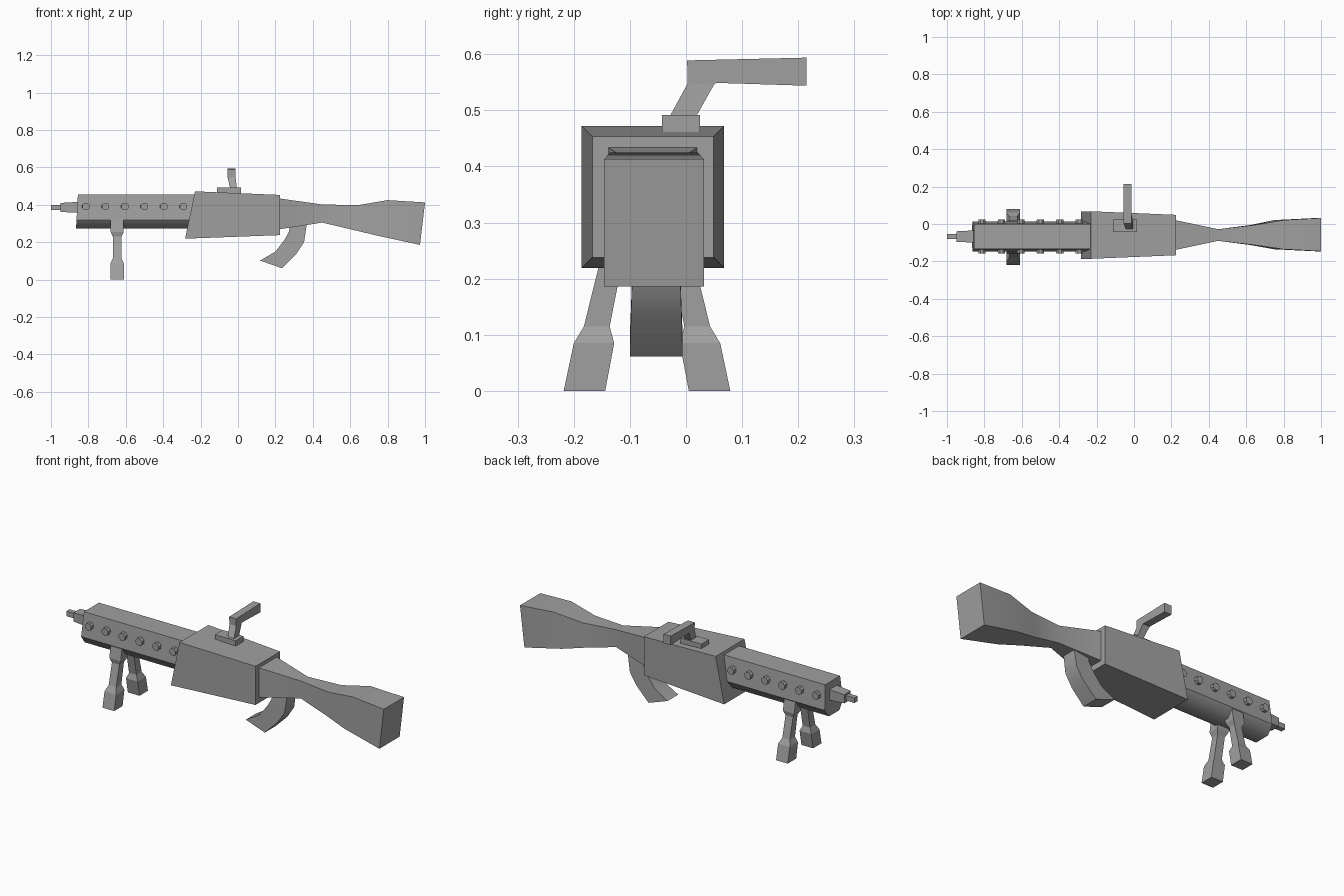
import bpy, bmesh, math
from mathutils import Matrix

if "Cube" in bpy.data.objects:
    bpy.data.objects.remove(bpy.data.objects["Cube"])

YC = -0.059     # centre plane of receiver and stock
YB = -0.067     # centre plane of barrel and bipod

# Dark grey metal for every part
metal = bpy.data.materials.new("dark_grey")
metal.diffuse_color = (0.35, 0.35, 0.35, 1)
metal.use_nodes = True
metal.node_tree.nodes["Principled BSDF"].inputs["Base Color"].default_value = metal.diffuse_color


def loft(name, rings, smooth=None):
    """Skin a closed solid through rings with equal point counts."""
    bm = bmesh.new()
    vs = [[bm.verts.new(p) for p in r] for r in rings]
    n = len(rings[0])
    for a, b in zip(vs, vs[1:]):
        for i in range(n):
            j = (i + 1) % n
            bm.faces.new((a[i], a[j], b[j], b[i]))
    bm.faces.new(vs[0][::-1])
    bm.faces.new(vs[-1])
    return finish(name, bm, smooth)


def finish(name, bm, smooth=None):
    """Make the object; edges below the smooth angle (degrees) are softened."""
    bmesh.ops.recalc_face_normals(bm, faces=bm.faces)
    if smooth:
        for f in bm.faces:
            f.smooth = True
        for e in bm.edges:
            e.smooth = e.calc_face_angle(math.pi) < math.radians(smooth)
    me = bpy.data.meshes.new(name)
    bm.to_mesh(me)
    bm.free()
    me.materials.append(metal)
    ob = bpy.data.objects.new(name, me)
    bpy.context.collection.objects.link(ob)
    return ob


def slab(xt, zt, xb, zb, h, yc=YC):
    """Rectangular ring across the gun: top edge, bottom edge, half width."""
    return [(xt, yc - h, zt), (xt, yc + h, zt), (xb, yc + h, zb), (xb, yc - h, zb)]


# Receiver
loft("receiver", [slab(-0.23, 0.472, -0.283, 0.219, 0.127),
                  slab(0.225, 0.453, 0.225, 0.238, 0.108)])

# Stock
loft("stock", [slab(0.2, 0.437, 0.2, 0.266, 0.084),
               slab(0.45, 0.402, 0.45, 0.305, 0.031),
               slab(0.64, 0.398, 0.62, 0.265, 0.053),
               slab(0.80, 0.425, 0.75, 0.234, 0.078, -0.057),
               slab(1.0, 0.413, 0.973, 0.186, 0.089, -0.057)], smooth=35)

# Curved pistol grip
loft("grip", [slab(*p, h, -0.053) for *p, h in [
    (0.37, 0.315, 0.28, 0.30, 0.039),
    (0.363, 0.265, 0.272, 0.255, 0.041),
    (0.353, 0.20, 0.248, 0.212, 0.043),
    (0.31, 0.135, 0.20, 0.15, 0.045),
    (0.235, 0.061, 0.118, 0.102, 0.047)]], smooth=35)

# Barrel shroud: tapered sides and a softened keel
section = [(-0.066, 0.455), (0.066, 0.455), (0.08, 0.32),
           (0.045, 0.274), (-0.045, 0.274), (-0.08, 0.32)]
shroud = loft("barrel_shroud", [[(x - (0.455 - z) * 0.055, YB + y, z) for y, z in section]
                                for x in (-0.856, -0.22)], smooth=55)
for e in shroud.data.edges:
    a, b = (shroud.data.vertices[i].co for i in e.vertices)
    if a.z > 0.3 and b.z > 0.3:
        e.use_edge_sharp = True

# Muzzle
loft("muzzle_block", [slab(-0.948, 0.410, -0.948, 0.362, 0.028, YB),
                      slab(-0.85, 0.416, -0.85, 0.357, 0.033, YB)])
loft("muzzle_tip", [slab(-1.0, 0.400, -1.0, 0.372, 0.014, YB),
                    slab(-0.94, 0.400, -0.94, 0.372, 0.014, YB)])

# Rows of studs along both sides of the shroud
bm = bmesh.new()
for i in range(6):
    for side in (-1, 1):
        m = (Matrix.Translation((-0.813 + i * 0.1042, YB + side * 0.077, 0.391))
             @ Matrix.Rotation(-side * math.pi / 2, 4, 'X')
             @ Matrix.Rotation(math.pi / 8, 4, 'Z'))
        bmesh.ops.create_cone(bm, cap_ends=True, segments=8, radius1=0.022,
                              radius2=0.021, depth=0.03, matrix=m)
finish("shroud_studs", bm)

# Bipod legs: z, y offset, half width in y, half width in x
leg = [(0.0, 0.1115, 0.037, 0.036), (0.085, 0.0945, 0.036, 0.036),
       (0.115, 0.0895, 0.023, 0.023), (0.23, 0.064, 0.020, 0.023),
       (0.255, 0.060, 0.030, 0.035), (0.318, 0.048, 0.031, 0.035)]
for side, label in ((-1, "near"), (1, "far")):
    loft("bipod_leg_" + label, [
        [(-0.646 + sx * hx, -0.0695 + side * (c + sy * hy), z)
         for sx, sy in ((-1, -1), (1, -1), (1, 1), (-1, 1))]
        for z, c, hy, hx in leg])

# Bolt handle base and bent arm
loft("bolt_base", [slab(-0.112, 0.492, -0.112, 0.455, 0.034, -0.009),
                   slab(0.016, 0.492, 0.016, 0.455, 0.034, -0.009)])
arm = [(-0.040, -0.005, (-0.034, 0.48), (0.013, 0.48)),
       (-0.055, -0.013, (0.003, 0.548), (0.050, 0.546)),
       (-0.056, -0.013, (0.002, 0.589), (0.054, 0.549)),
       (-0.056, -0.013, (0.215, 0.594), (0.215, 0.544))]
loft("bolt_handle", [[(x0, *a), (x1, *a), (x1, *b), (x0, *b)] for x0, x1, a, b in arm])
